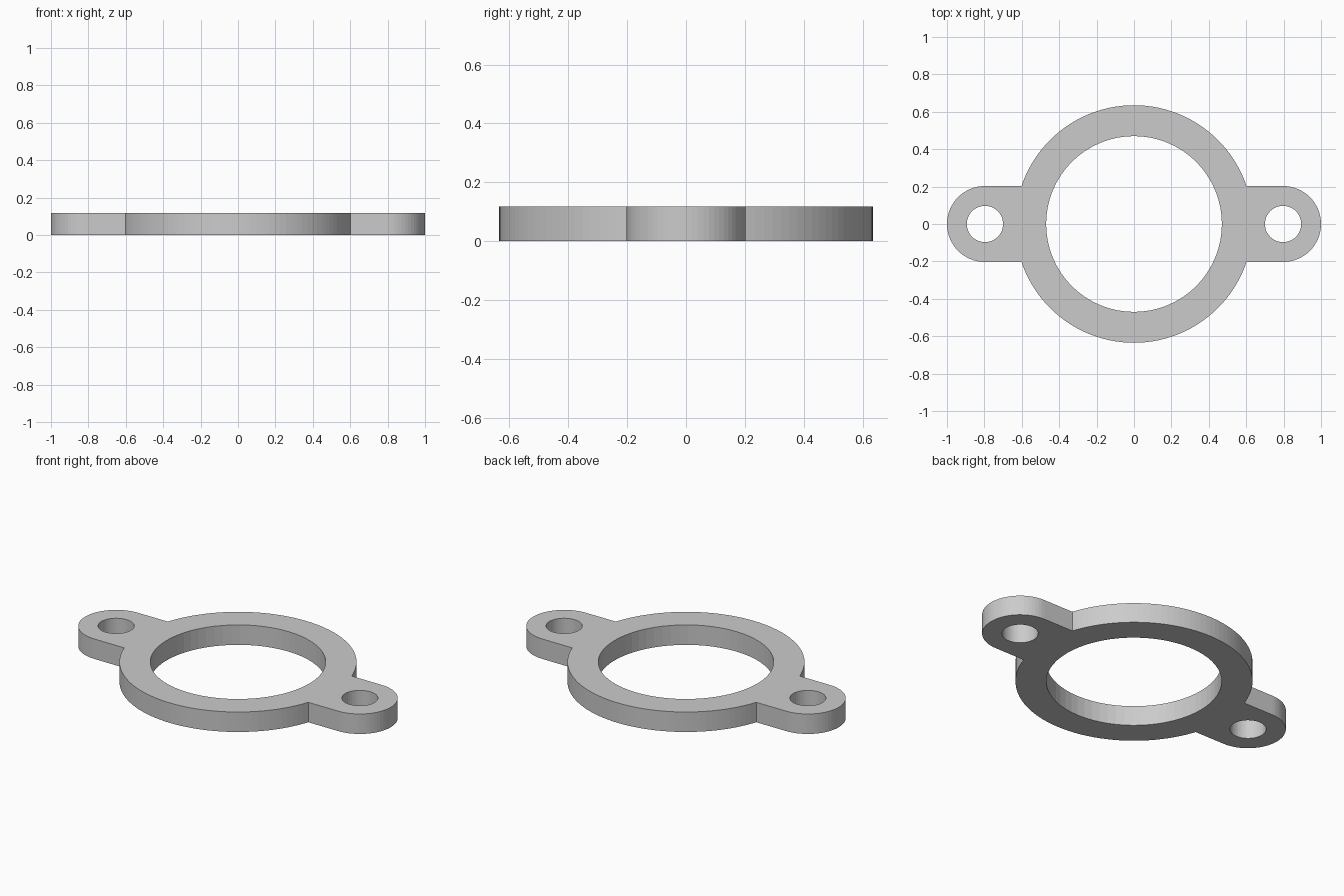
import bpy, bmesh
from math import sin, cos, pi, asin

if "Cube" in bpy.data.objects:
    bpy.data.objects.remove(bpy.data.objects["Cube"])

HEIGHT = 0.118
RING_R, BORE_R = 0.635, 0.47
LUG_R, LUG_X, HOLE_R = 0.203, 0.797, 0.097


def arc(cx, r, a0, a1, n):
    """n + 1 points on an arc centred on (cx, 0)."""
    return [(cx + r * cos(a0 + (a1 - a0) * i / n),
             r * sin(a0 + (a1 - a0) * i / n)) for i in range(n + 1)]


def circle(cx, r, n):
    return arc(cx, r, 0, 2 * pi, n)[:-1]


def add_loop(bm, points):
    verts = [bm.verts.new((x, y, 0)) for x, y in points]
    for a, b in zip(verts, verts[1:] + verts[:1]):
        bm.edges.new((a, b))


# Outline: ring arcs joined to the straight-sided round lugs
corner = asin(LUG_R / RING_R)
outline = (arc(LUG_X, LUG_R, -pi / 2, pi / 2, 32)
           + arc(0, RING_R, corner, pi - corner, 48)
           + arc(-LUG_X, LUG_R, pi / 2, 3 * pi / 2, 32)
           + arc(0, RING_R, pi + corner, 2 * pi - corner, 48))

bm = bmesh.new()
add_loop(bm, outline)

# Central bore and the two bolt holes
add_loop(bm, circle(0, BORE_R, 64))
for side in (-1, 1):
    add_loop(bm, circle(side * LUG_X, HOLE_R, 48))

# Fill the profile and raise it to full thickness
bmesh.ops.triangle_fill(bm, edges=bm.edges[:], use_beauty=True, normal=(0, 0, 1))
top = bmesh.ops.extrude_face_region(bm, geom=bm.faces[:], use_keep_orig=True)["geom"]
bmesh.ops.translate(bm, vec=(0, 0, HEIGHT),
                    verts=[g for g in top if isinstance(g, bmesh.types.BMVert)])
bmesh.ops.recalc_face_normals(bm, faces=bm.faces[:])

mesh = bpy.data.meshes.new("flange_plate")
bm.to_mesh(mesh)
bm.free()
bpy.context.collection.objects.link(bpy.data.objects.new("flange_plate", mesh))
